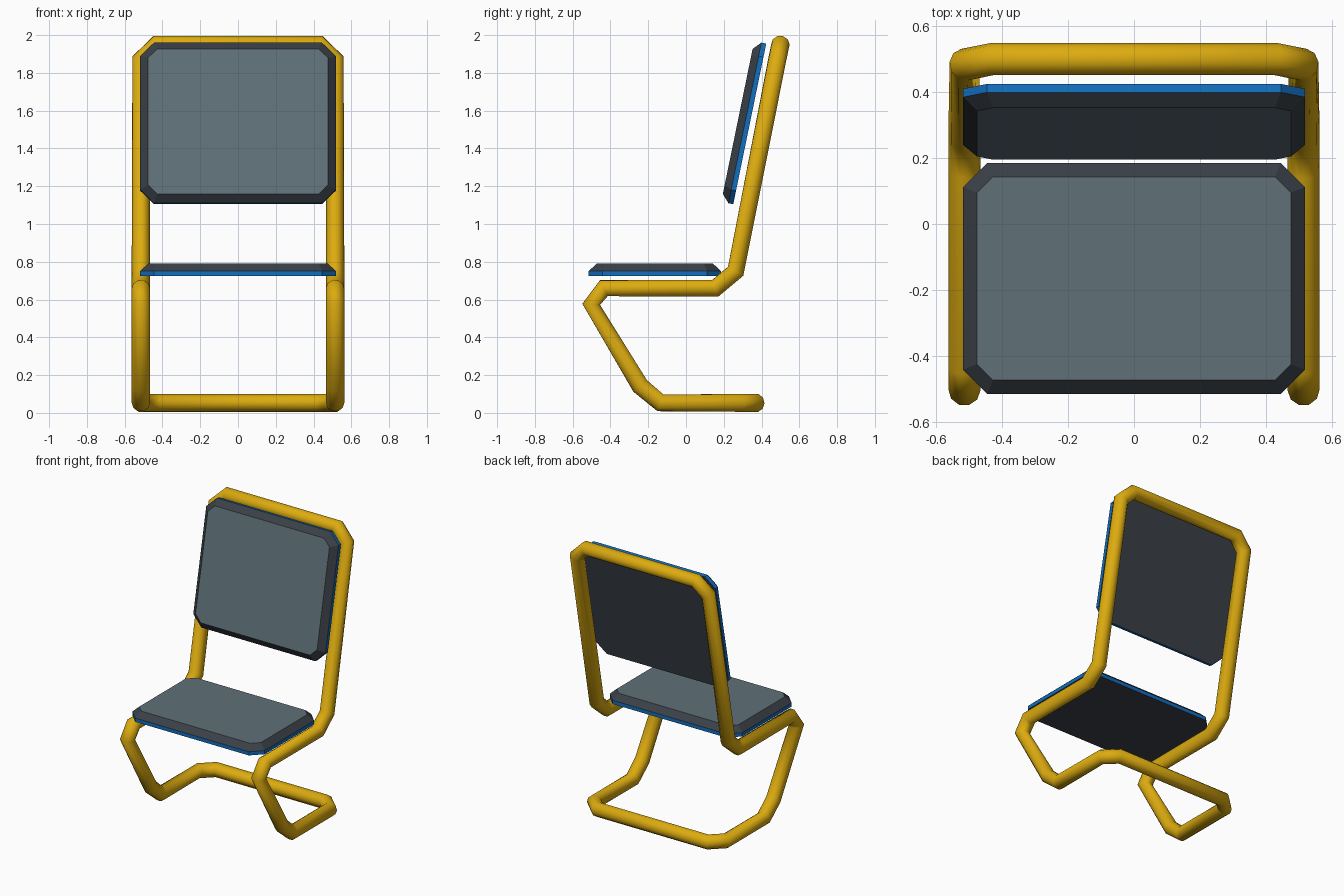
import bpy, bmesh, math
from mathutils import Matrix

if "Cube" in bpy.data.objects:
    bpy.data.objects.remove(bpy.data.objects["Cube"])


def material(name, rgb):
    m = bpy.data.materials.new(name)
    m.diffuse_color = (*rgb, 1)
    m.use_nodes = True
    m.node_tree.nodes["Principled BSDF"].inputs["Base Color"].default_value = m.diffuse_color
    return m


YELLOW = material("yellow_tube", (0.72, 0.41, 0.005))
SLATE = material("slate_pad", (0.115, 0.165, 0.19))
DARK = material("dark_rim", (0.042, 0.051, 0.063))
BLUE = material("blue_edge", (0.006, 0.156, 0.51))

# Tubular frame: one closed bent tube, right half listed from top to bottom
X = 0.514
half = [(0.43, 0.50, 1.951), (X, 0.483, 1.87), (X, 0.263, 0.75),
        (X, 0.155, 0.66), (X, -0.435, 0.66), (X, -0.502, 0.575),
        (X, -0.243, 0.143), (X, -0.135, 0.053), (X, 0.29, 0.053),
        (0.43, 0.37, 0.053)]
path = half + [(-x, y, z) for x, y, z in reversed(half)]
curve = bpy.data.curves.new("tube_frame", 'CURVE')
curve.dimensions = '3D'
curve.bevel_depth = 0.049
curve.bevel_resolution = 3
spline = curve.splines.new('POLY')
spline.points.add(len(path) - 1)
for p, co in zip(spline.points, path):
    p.co = (*co, 1)
spline.use_cyclic_u = True
spline.use_smooth = True
curve.materials.append(YELLOW)
frame = bpy.data.objects.new("tube_frame", curve)
bpy.context.collection.objects.link(frame)
bpy.context.view_layer.objects.active = frame
frame.select_set(True)
bpy.ops.object.convert(target='MESH')
frame.select_set(False)


def octagon(hx, hy, c):
    """Rectangle outline with corners cut by c."""
    return [(hx, -hy + c), (hx, hy - c), (hx - c, hy), (-hx + c, hy),
            (-hx, hy - c), (-hx, -hy + c), (-hx + c, -hy), (hx - c, -hy)]


def pad(name, hx, hy, matrix):
    """Cushion: dark underside, blue edge, dark sloped rim, slate face."""
    bm = bmesh.new()
    inset, cut = 0.042, 0.073
    levels = [(0, 0), (0.026, 0), (0.065, inset)]
    rings = [[bm.verts.new((x, y, z)) for x, y in
              octagon(hx - d, hy - d, cut - d * (2 - math.sqrt(2)))]
             for z, d in levels]
    bm.faces.new(rings[0][::-1]).material_index = 1
    bm.faces.new(rings[2]).material_index = 0
    for k, mat in ((0, 2), (1, 1)):
        a, b = rings[k], rings[k + 1]
        for i in range(8):
            j = (i + 1) % 8
            bm.faces.new((a[i], a[j], b[j], b[i])).material_index = mat
    bmesh.ops.recalc_face_normals(bm, faces=bm.faces)
    bm.transform(matrix)
    me = bpy.data.meshes.new(name)
    bm.to_mesh(me)
    bm.free()
    for m in (SLATE, DARK, BLUE):
        me.materials.append(m)
    bpy.context.collection.objects.link(bpy.data.objects.new(name, me))


# Seat, and backrest leaning back
pad("seat", 0.518, 0.35, Matrix.Translation((0, -0.165, 0.725)))
tilt = math.radians(90 - 11.6)
pad("backrest", 0.518, 0.434,
    Matrix.Translation((0, 0.3375, 1.53)) @ Matrix.Rotation(tilt, 4, 'X'))
